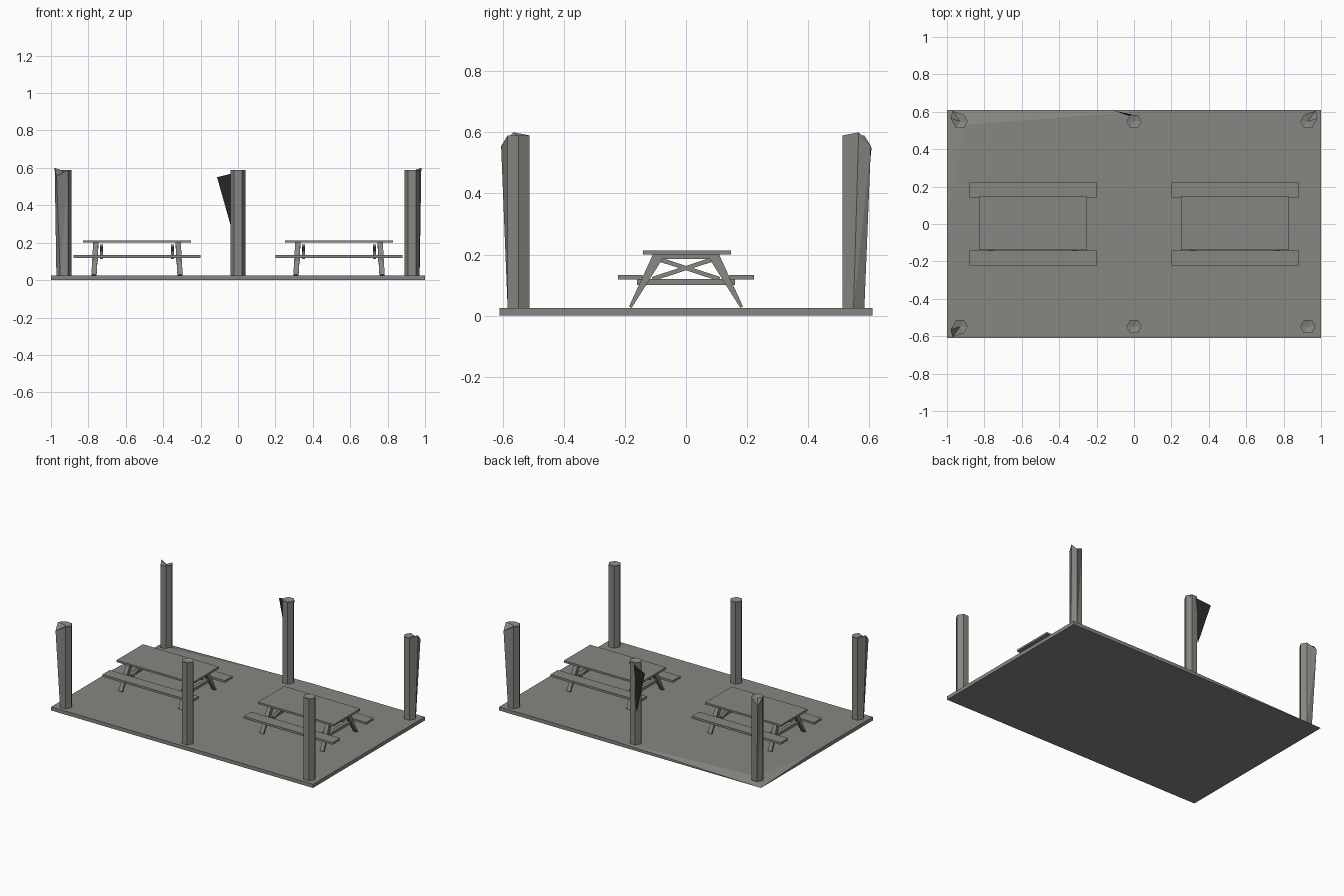
import bpy, bmesh, math
from mathutils import Vector

cube = bpy.data.objects.get("Cube")
if cube:
    bpy.data.objects.remove(cube, do_unlink=True)


def material(name, r, g, b):
    m = bpy.data.materials.new(name)
    m.use_nodes = True
    m.diffuse_color = (r, g, b, 1)
    m.node_tree.nodes["Principled BSDF"].inputs["Base Color"].default_value = (r, g, b, 1)
    return m


GREY = material("weathered grey", 0.24, 0.24, 0.22)
DARK = material("dark shard", 0.02, 0.02, 0.02)


def finish(name, bm, mat=GREY):
    bmesh.ops.recalc_face_normals(bm, faces=bm.faces)
    mesh = bpy.data.meshes.new(name)
    bm.to_mesh(mesh)
    bm.free()
    mesh.materials.append(mat)
    obj = bpy.data.objects.new(name, mesh)
    bpy.context.collection.objects.link(obj)
    return obj


def box(name, x0, x1, y0, y1, z0, z1):
    bm = bmesh.new()
    bmesh.ops.create_cube(bm, size=1)
    for v in bm.verts:
        v.co = (x1 if v.co.x > 0 else x0, y1 if v.co.y > 0 else y0, z1 if v.co.z > 0 else z0)
    return finish(name, bm)


def beam(name, a, b, wx, wa, wb):
    """Board from a to b, wx thick along x, height tapering from wa to wb."""
    a, b = Vector(a), Vector(b)
    side = (b - a).cross(Vector((1, 0, 0))).normalized()
    bm = bmesh.new()
    bmesh.ops.create_cube(bm, size=1)
    for v in bm.verts:
        end, w = (b, wb) if v.co.z > 0 else (a, wa)
        v.co = end + Vector((v.co.x * wx, 0, 0)) + side * v.co.y * w
    return finish(name, bm)


# Floor slab with one sunken back corner
def floor_slab():
    W, D, T = 1.0, 0.61, 0.025
    bm = bmesh.new()
    base = [bm.verts.new((x, y, 0)) for x, y in ((-W, -D), (W, -D), (W, D), (-W, D))]
    tops = [bm.verts.new(p) for p in
            ((-W, -D, T), (W, -D, T), (W, D, T), (0.13, D, T),
             (-0.9, 0.53, T), (-W, 0.07, T))]
    a, b, c, d = base
    e, f, g, h, i, j = tops
    for face in ((d, c, b, a), (e, f, g, h, i, j), (j, i, d), (i, h, d),
                 (a, b, f, e), (b, c, g, f), (c, d, h, g), (d, a, e, j)):
        bm.faces.new(face)
    finish("floor_slab", bm)


# Six-sided posts; some lean outward at the head
def post(name, x, y, flared):
    bm = bmesh.new()
    r, z0, z1 = 0.041, 0.02, 0.59
    rings = []
    for z in (z0, z1):
        rings.append([bm.verts.new((x + r * math.cos(k * math.pi / 3),
                                    y + r * math.sin(k * math.pi / 3), z)) for k in range(6)])
    low, top = rings
    bm.faces.new(low)
    centre = bm.verts.new((x, y, z1 - 0.01))
    for k in range(6):
        n = (k + 1) % 6
        for tri in ((low[k], low[n], top[n]), (low[k], top[n], top[k]), (top[k], top[n], centre)):
            bm.faces.new(tri)
    if flared:
        sx, sy = math.copysign(1, x), math.copysign(1, y)
        outer = max(top, key=lambda v: v.co.x * sx)
        corner = max(top, key=lambda v: v.co.x * sx * 0.5 + v.co.y * sy)
        outer.co = (sx * 0.98, sy * 0.565, 0.6)
        corner.co = (sx * 0.97, sy * 0.605, 0.555)
    finish(name, bm)


# Picnic table with benches, splayed pointed legs and crossed braces
def picnic_table(side, cx):
    def n(part):
        return side + "_table_" + part
    box(n("top"), cx - 0.29, cx + 0.29, -0.14, 0.148, 0.2, 0.213)
    for s, tag in ((-1, "front"), (1, "back")):
        y0, y1 = sorted((s * 0.142, s * 0.223))
        box(n(tag + "_bench"), cx - 0.34, cx + 0.34, y0, y1, 0.118, 0.133)
    for s, tag in ((-1, "right"), (1, "left")):
        x = cx + s * 0.22
        box(n(tag + "_bench_beam"), x - 0.012, x + 0.012, -0.16, 0.16, 0.1, 0.12)
        box(n(tag + "_top_beam"), x - 0.012, x + 0.012, -0.11, 0.11, 0.185, 0.2)
        for t, end in ((-1, "front"), (1, "back")):
            beam(n(tag + "_" + end + "_leg"), (x, t * 0.09, 0.198),
                 (x + s * 0.01, t * 0.182, 0.028), 0.028, 0.035, 0.01)
            beam(n(tag + "_" + end + "_brace"), (x - s * 0.03, t * 0.11, 0.12),
                 (x - s * 0.03, -t * 0.09, 0.185), 0.015, 0.014, 0.014)


floor_slab()
for px, side in ((-0.93, "right"), (0, "middle"), (0.93, "left")):
    for py, end in ((-0.548, "front"), (0.548, "back")):
        post(end + "_" + side + "_post", px, py,
             px != 0 and not (px > 0 and py < 0))

# Dark shard split from the back middle post
bm = bmesh.new()
shard = [bm.verts.new(p) for p in
         ((-0.03, 0.58, 0.26), (-0.112, 0.607, 0.55), (-0.035, 0.585, 0.56), (0.03, 0.575, 0.585))]
bm.faces.new(shard[:3])
bm.faces.new((shard[0], shard[2], shard[3]))
bm.faces.new((shard[0], shard[3], shard[1]))
bm.faces.new(shard[1:])
finish("back_post_shard", bm, DARK)

picnic_table("right", -0.54)
picnic_table("left", 0.54)
